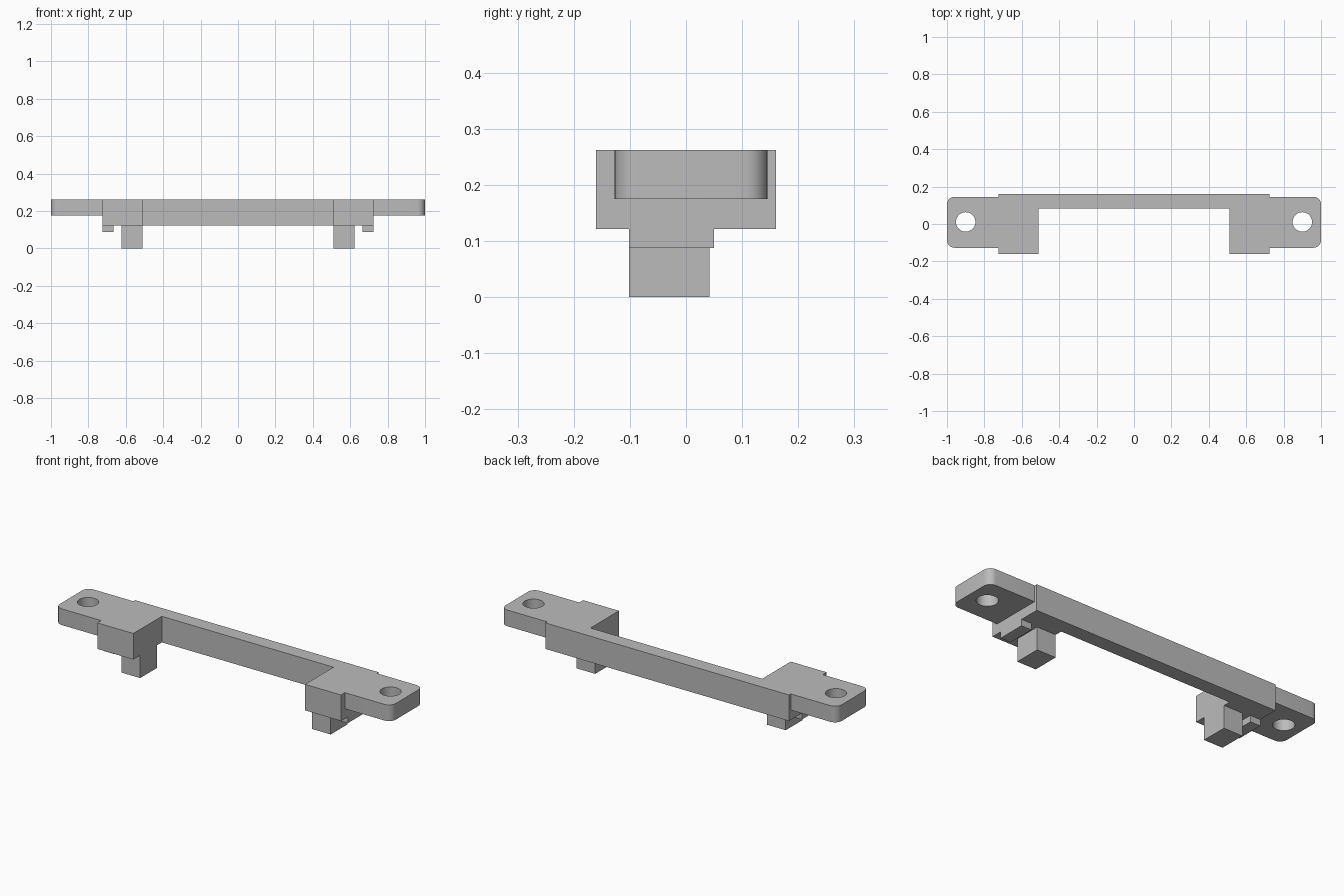
import bpy
import bmesh

cube = bpy.data.objects.get("Cube")
if cube:
    bpy.data.objects.remove(cube, do_unlink=True)

# Single flat grey
grey = bpy.data.materials.new("plain grey")
grey.use_nodes = True
colour = (0.5, 0.5, 0.5, 1)
grey.diffuse_color = colour
for node in grey.node_tree.nodes:
    if node.type == 'BSDF_PRINCIPLED':
        node.inputs["Base Color"].default_value = colour

TOP = 0.262        # flush upper face
DECK = 0.122       # underside of the bridge
BLOCK_X = 0.725    # outer face of the end blocks
INNER_X = 0.511    # inner face of the end blocks


def make_object(name, bm):
    bmesh.ops.recalc_face_normals(bm, faces=bm.faces)
    mesh = bpy.data.meshes.new(name)
    bm.to_mesh(mesh)
    bm.free()
    mesh.materials.append(grey)
    obj = bpy.data.objects.new(name, mesh)
    bpy.context.collection.objects.link(obj)
    return obj


def prism(outline, z0, z1):
    bm = bmesh.new()
    base = bm.faces.new([bm.verts.new((x, y, z0)) for x, y in outline])
    top = bmesh.ops.extrude_face_region(bm, geom=[base])["geom"]
    verts = [v for v in top if isinstance(v, bmesh.types.BMVert)]
    bmesh.ops.translate(bm, verts=verts, vec=(0, 0, z1 - z0))
    return bm


def box(x0, x1, y0, y1, z0, z1):
    x0, x1 = sorted((x0, x1))
    return prism([(x0, y0), (x1, y0), (x1, y1), (x0, y1)], z0, z1)


# Bridge: U-shaped plan with a thin bar behind and a block at each end
half = [(INNER_X, 0.082), (INNER_X, -0.16), (BLOCK_X, -0.16), (BLOCK_X, 0.16)]
plan = half + [(-x, y) for x, y in reversed(half)]
make_object("bridge", prism(plan, DECK, TOP))

for side, s in (("left", 1), ("right", -1)):
    # Mounting ear with rounded outer corners
    bm = box(s * BLOCK_X, s, -0.127, 0.145, 0.175, TOP)
    corners = [e for e in bm.edges
               if all(abs(v.co.x) > 0.99 for v in e.verts)
               and abs(e.verts[0].co.z - e.verts[1].co.z) > 0.01]
    bmesh.ops.bevel(bm, geom=corners, offset=0.04, segments=8,
                    profile=0.5, affect='EDGES')
    ear = make_object(side + "_ear", bm)

    # Screw hole through the ear
    bpy.ops.mesh.primitive_cylinder_add(vertices=48, radius=0.052, depth=0.4,
                                        location=(s * 0.9, 0.011, 0.22))
    cutter = bpy.context.object
    cutter.name = side + "_hole_cutter"
    cutter.data.materials.append(grey)
    hole = ear.modifiers.new("screw hole", 'BOOLEAN')
    hole.operation = 'DIFFERENCE'
    hole.solver = 'EXACT'
    hole.object = cutter
    bpy.context.view_layer.objects.active = ear
    bpy.ops.object.select_all(action='DESELECT')
    ear.select_set(True)
    bpy.ops.object.modifier_apply(modifier=hole.name)
    bpy.data.objects.remove(cutter, do_unlink=True)
    bpy.ops.object.shade_smooth_by_angle()

    # Foot under the inner edge and low rib under the outer edge
    make_object(side + "_foot",
                box(s * INNER_X, s * 0.623, -0.102, 0.042, 0, DECK))
    make_object(side + "_rib",
                box(s * 0.665, s * BLOCK_X, -0.102, 0.05, 0.088, DECK))
